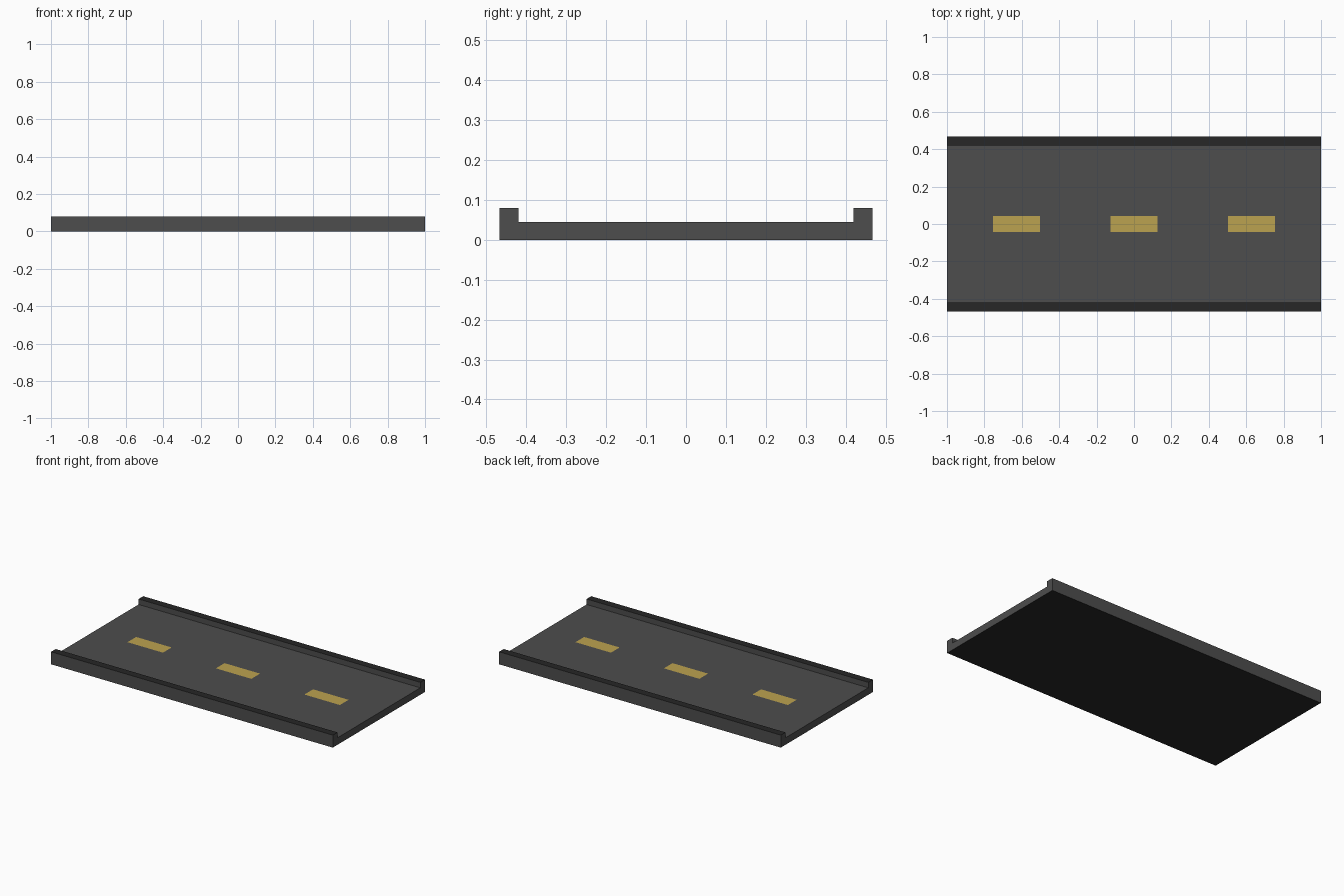
import bpy, bmesh

if "Cube" in bpy.data.objects:
    bpy.data.objects.remove(bpy.data.objects["Cube"])

def material(name, rgb):
    m = bpy.data.materials.new(name)
    m.diffuse_color = (*rgb, 1)
    m.use_nodes = True
    m.node_tree.nodes["Principled BSDF"].inputs["Base Color"].default_value = m.diffuse_color
    return m

asphalt = material("asphalt", (0.075, 0.075, 0.075))
dark = material("dark_edge", (0.02, 0.02, 0.02))
yellow = material("yellow_paint", (0.5, 0.36, 0.08))

HALF_LEN, HALF_WID, KERB_IN = 1.0, 0.467, 0.42
ROAD_Z, KERB_Z = 0.045, 0.08

def finish(name, bm, mats):
    mesh = bpy.data.meshes.new(name)
    bm.to_mesh(mesh)
    bm.free()
    for m in mats:
        mesh.materials.append(m)
    obj = bpy.data.objects.new(name, mesh)
    bpy.context.collection.objects.link(obj)
    return obj

# Road slab with raised kerbs: one cross-section extruded along x
half = [(HALF_WID, 0), (HALF_WID, KERB_Z), (KERB_IN, KERB_Z), (KERB_IN, ROAD_Z)]
profile = half + [(-y, z) for y, z in reversed(half)]
bm = bmesh.new()
section = bm.faces.new([bm.verts.new((-HALF_LEN, y, z)) for y, z in profile])
ext = bmesh.ops.extrude_face_region(bm, geom=[section], use_keep_orig=True)
moved = [g for g in ext["geom"] if isinstance(g, bmesh.types.BMVert)]
bmesh.ops.translate(bm, verts=moved, vec=(2 * HALF_LEN, 0, 0))
bmesh.ops.recalc_face_normals(bm, faces=bm.faces)

# Kerb tops and underside are darker than the road and sides
for f in bm.faces:
    z = f.calc_center_median().z
    if abs(f.normal.z) > 0.9 and abs(z - ROAD_Z) > 0.01:
        f.material_index = 1
finish("road_slab", bm, [asphalt, dark])

# Painted centre-line dashes, lying just on the road surface
for i, cx in enumerate((-0.628, 0, 0.628)):
    bm = bmesh.new()
    corners = [(-0.126, -0.044), (0.126, -0.044), (0.126, 0.044), (-0.126, 0.044)]
    bm.faces.new([bm.verts.new((cx + x, y, ROAD_Z + 0.001)) for x, y in corners])
    finish(f"lane_dash_{i + 1}", bm, [yellow])
